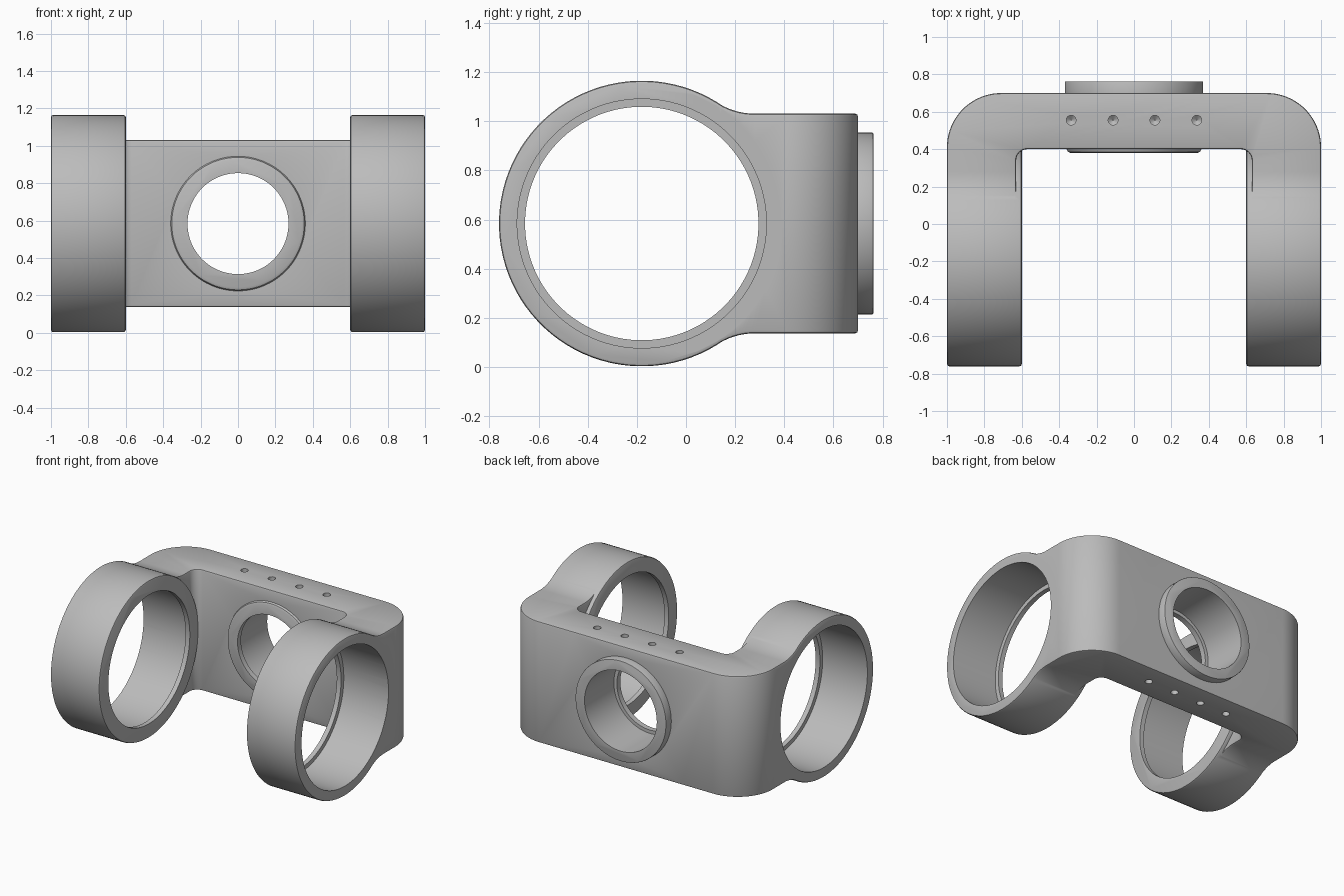
import bpy, bmesh
from math import sin, cos, pi, sqrt, atan2
from mathutils import Vector

if "Cube" in bpy.data.objects:
    bpy.data.objects.remove(bpy.data.objects["Cube"])

metal = bpy.data.materials.new("grey metal")
metal.use_nodes = True
metal.diffuse_color = (0.5, 0.5, 0.5, 1)
metal.node_tree.nodes["Principled BSDF"].inputs["Base Color"].default_value = (0.5, 0.5, 0.5, 1)

RING_Y, MID_Z, RING_R = -0.18, 0.584, 0.581
TOP_H = 0.447          # half height of the bracket


def finish(name, bm):
    bmesh.ops.recalc_face_normals(bm, faces=bm.faces)
    mesh = bpy.data.meshes.new(name)
    bm.to_mesh(mesh)
    bm.free()
    mesh.materials.append(metal)
    ob = bpy.data.objects.new(name, mesh)
    bpy.context.collection.objects.link(ob)
    return ob


def lathe(name, profile, axis, centre, segs=96):
    """Closed turned solid from (along, radius) pairs around an axis."""
    bm = bmesh.new()
    rings = []
    for along, r in profile:
        ring = []
        for i in range(segs):
            a = 2 * pi * (i + 0.5) / segs
            p = {"X": (along, r * cos(a), r * sin(a)),
                 "Y": (r * cos(a), along, r * sin(a)),
                 "Z": (r * cos(a), r * sin(a), along)}[axis]
            ring.append(bm.verts.new(Vector(p) + Vector(centre)))
        rings.append(ring)
    for a, b in zip(rings, rings[1:]):
        for i in range(segs):
            j = (i + 1) % segs
            bm.faces.new((a[i], a[j], b[j], b[i]))
    bm.faces.new(rings[0])
    bm.faces.new(rings[-1])
    return finish(name, bm)


def prism(name, outline, place, lo, hi):
    """Outline extruded from lo to hi; place maps (u, v, depth) to space."""
    bm = bmesh.new()
    ends = [[bm.verts.new(place(u, v, d)) for u, v in outline] for d in (lo, hi)]
    n = len(outline)
    for i in range(n):
        j = (i + 1) % n
        bm.faces.new((ends[0][i], ends[0][j], ends[1][j], ends[1][i]))
    for end in ends:
        bm.faces.new(end)
    return finish(name, bm)


def arc(cx, cy, r, a0, a1, n):
    return [(cx + r * cos(a0 + (a1 - a0) * i / n), cy + r * sin(a0 + (a1 - a0) * i / n))
            for i in range(n + 1)]


def apply(ob, mod):
    bpy.context.view_layer.objects.active = ob
    bpy.ops.object.modifier_apply(modifier=mod.name)


def combine(ob, tool, op):
    mod = ob.modifiers.new(op, "BOOLEAN")
    mod.operation, mod.solver, mod.object = op, "EXACT", tool
    apply(ob, mod)
    bpy.data.objects.remove(tool)


def rounded(lo, hi, r, b):
    """Turned profile of a disc with both rims rounded."""
    return [(lo, r - b), (lo + 0.3 * b, r - 0.3 * b), (lo + b, r),
            (hi - b, r), (hi - 0.3 * b, r - 0.3 * b), (hi, r - b)]


# U-shaped bracket: plan outline, right half then mirrored
half = arc(0.71, 0.41, 0.29, pi / 2, 0, 20)
half += [(1, RING_Y), (0.63, RING_Y)] + arc(0.57, 0.34, 0.06, 0, pi / 2, 8)
plan = half + [(-x, y) for x, y in reversed(half)]
bracket = prism("yoke_bracket", plan, lambda u, v, d: (u, v, d), -0.1, 1.3)

# Side outline: concave fillets flow from the rings into the bracket
FILLET, R = 0.28, RING_R - 0.001
dy = sqrt((R + FILLET) ** 2 - (TOP_H + FILLET) ** 2)
touch = atan2(TOP_H + FILLET, dy)
upper = arc(0, 0, R - 0.003, touch + 0.2, touch + 0.05, 3)
upper += arc(dy, TOP_H + FILLET, FILLET, pi + touch, 1.5 * pi, 12)
upper = [(RING_Y + y, z) for y, z in upper] + [(0.70, TOP_H)]
side = upper + [(y, -z) for y, z in reversed(upper)] + [(RING_Y + 0.1, 0)]
shape = prism("side_shape", side, lambda u, v, d: (d, u, v + MID_Z), -1.2, 1.2)
combine(bracket, shape, "INTERSECT")
bevel = bracket.modifiers.new("soft_edges", "BEVEL")
bevel.width, bevel.segments = 0.012, 2
bevel.limit_method, bevel.angle_limit = "ANGLE", 0.8
apply(bracket, bevel)

# Clamp rings on both arms
for s in (-1, 1):
    profile = [(s * x, r) for x, r in rounded(0.6, 1.0, RING_R, 0.012)]
    combine(bracket, lathe("ring", profile, "X", (0, RING_Y, MID_Z)), "UNION")

# Bearing bosses on the back and the inner face of the bracket
combine(bracket, lathe("back_boss", rounded(0.55, 0.762, 0.37, 0.004), "Y", (0, 0, MID_Z)), "UNION")
combine(bracket, lathe("front_boss", rounded(0.38, 0.55, 0.36, 0.02), "Y", (0, 0, MID_Z)), "UNION")

# Stepped bores leaving a thin inner lip
for s in (-1, 1):
    bore = [(s * x, r) for x, r in ((0.5, 0.475), (0.635, 0.475), (0.635, 0.507), (1.1, 0.507))]
    combine(bracket, lathe("ring_bore", bore, "X", (0, RING_Y, MID_Z)), "DIFFERENCE")
bore = [(0.3, 0.27), (0.42, 0.27), (0.42, 0.295), (0.9, 0.295)]
combine(bracket, lathe("centre_bore", bore, "Y", (0, 0, MID_Z)), "DIFFERENCE")

# Small drilled holes along the top and bottom edges
for x in (-0.336, -0.112, 0.112, 0.336):
    for s in (-1, 1):
        drill = [(s * z, r) for z, r in ((TOP_H + 0.1, 0.026), (TOP_H - 0.07, 0.026), (TOP_H - 0.09, 0.002))]
        combine(bracket, lathe("drill", drill, "Z", (x, 0.555, MID_Z), 20), "DIFFERENCE")

bpy.ops.object.select_all(action="DESELECT")
bracket.select_set(True)
bpy.context.view_layer.objects.active = bracket
bpy.ops.object.shade_smooth_by_angle(angle=0.6)
